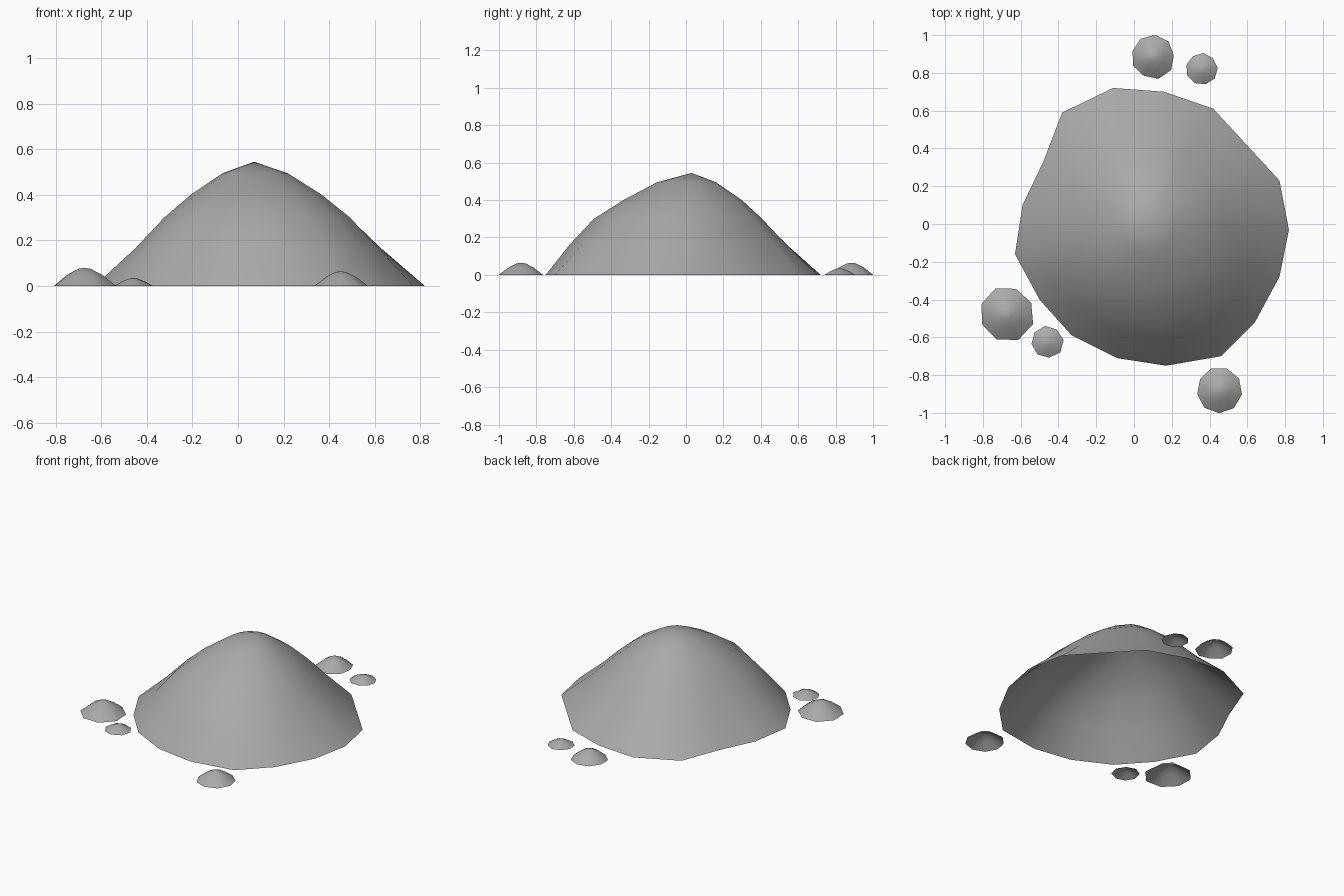
import bpy, bmesh, math, random

default_cube = bpy.data.objects.get("Cube")
if default_cube:
    bpy.data.objects.remove(default_cube, do_unlink=True)

random.seed(4)

# One plain stone grey for everything
grey = bpy.data.materials.new("stone_grey")
grey.use_nodes = True
colour = (0.4, 0.4, 0.4, 1)
grey.diffuse_color = colour
grey.node_tree.nodes["Principled BSDF"].inputs["Base Color"].default_value = colour


def smooth_heap(name, rings, peak):
    """Skin rings of points from the ground to a peak, open underneath."""
    bm = bmesh.new()
    loops = [[bm.verts.new(p) for p in ring] for ring in rings]
    top = bm.verts.new(peak)
    count = len(loops[0])
    for i in range(count):
        j = (i + 1) % count
        for low, high in zip(loops, loops[1:]):
            bm.faces.new((low[i], low[j], high[j], high[i]))
        bm.faces.new((loops[-1][i], loops[-1][j], top))
    for face in bm.faces:
        face.smooth = True
    bm.normal_update()
    mesh = bpy.data.meshes.new(name)
    bm.to_mesh(mesh)
    bm.free()
    mesh.materials.append(grey)
    obj = bpy.data.objects.new(name, mesh)
    bpy.context.collection.objects.link(obj)
    return obj


def mound():
    # Irregular ground outline, counter-clockwise
    outline = [(.82, -.03), (.77, .23), (.42, .61), (.16, .7), (-.11, .72),
               (-.38, .59), (-.48, .33), (-.59, .1), (-.63, -.16), (-.5, -.4),
               (-.33, -.59), (-.09, -.71), (.17, -.75), (.46, -.7),
               (.64, -.52), (.77, -.28)]
    # Height, spread, and extra bulge of the front slope
    levels = [(0, 1, 0), (.165, .74, .09), (.3, .55, .12),
              (.4, .39, .08), (.495, .19, .05)]
    cx, cy = .07, .03
    polar = [(math.atan2(y - cy, x - cx), math.hypot(x - cx, y - cy))
             for x, y in outline]
    angles = [a for a, r in polar]
    radii = [r for a, r in polar]
    rings = []
    for z, spread, bulge in levels:
        ring = []
        for a, r in zip(angles, radii):
            d = r * (spread + bulge * max(0, -math.sin(a)))
            ring.append((cx + d * math.cos(a), cy + d * math.sin(a), z))
        rings.append(ring)
        # The outline grows rounder towards the top
        radii = [(radii[i - 1] + 2 * r + radii[(i + 1) % len(radii)]) / 4
                 for i, r in enumerate(radii)]
    smooth_heap("mound", rings, (cx, cy, .545))


def pebble(name, x, y, radius, height, sides, turn):
    jitter = [random.uniform(.94, 1.03) for _ in range(sides)]
    rings = []
    for spread, rise in ((1, 0), (.55, .62), (.2, .94)):
        ring = []
        for i, wobble in enumerate(jitter):
            a = math.radians(turn) + math.tau * i / sides
            d = radius * spread * wobble
            ring.append((x + d * math.cos(a), y + d * math.sin(a), height * rise))
        rings.append(ring)
    smooth_heap(name, rings, (x, y, height))


mound()
pebble("right_large_pebble", -.675, -.475, .149, .08, 8, 24)
pebble("right_small_pebble", -.46, -.625, .087, .035, 8, 7)
pebble("front_pebble", .45, -.88, .121, .065, 9, 30)
pebble("back_large_pebble", .1, .885, .117, .065, 9, 4)
pebble("back_small_pebble", .36, .82, .084, .035, 9, 4)
